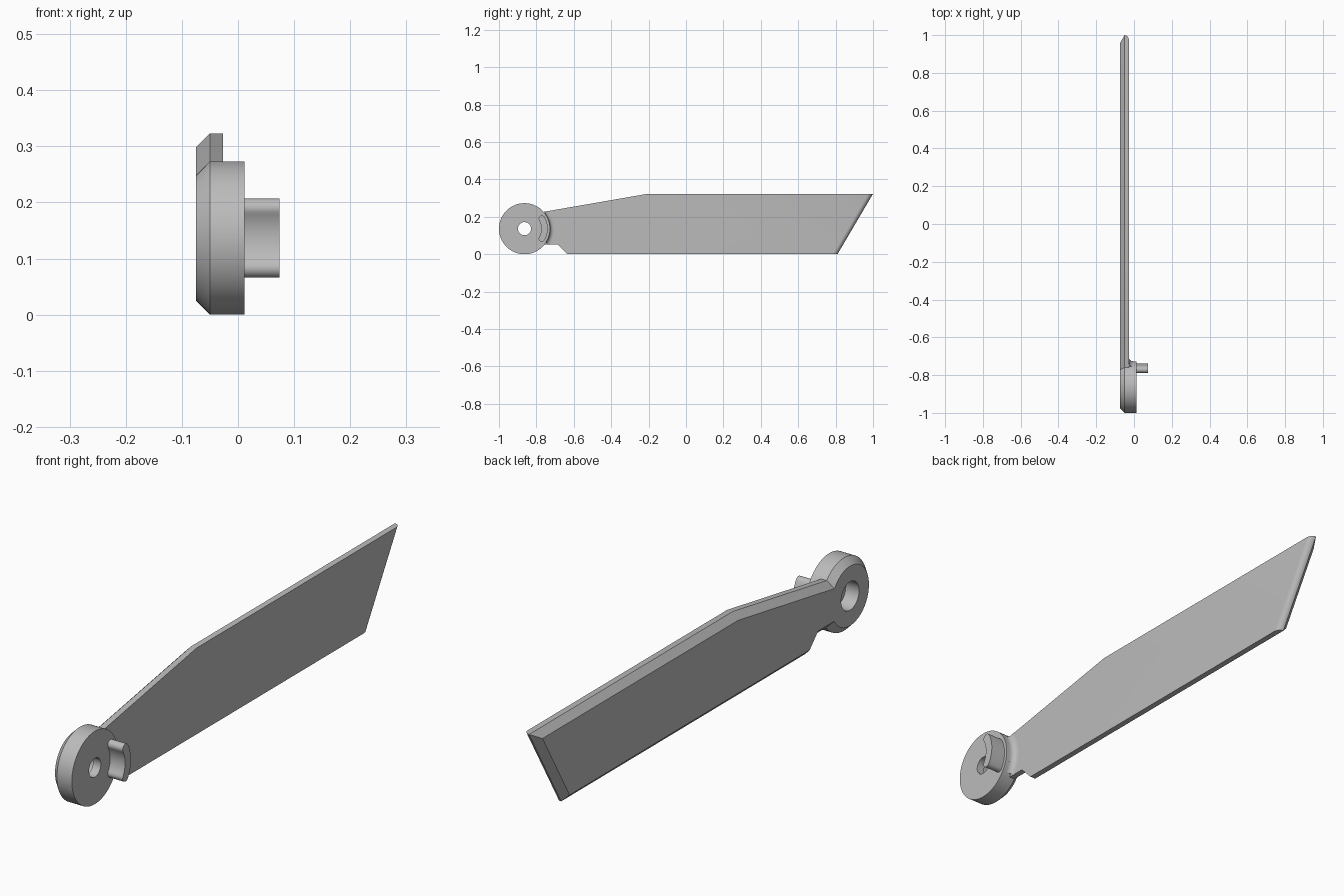
import bpy, bmesh, math
from mathutils import Vector

cube = bpy.data.objects.get("Cube")
if cube:
    bpy.data.objects.remove(cube, do_unlink=True)

GREY = (0.5, 0.5, 0.5, 1.0)
mat = bpy.data.materials.new("plain grey")
mat.use_nodes = True
mat.diffuse_color = GREY
mat.node_tree.nodes["Principled BSDF"].inputs["Base Color"].default_value = GREY

HUB_Y = -0.8635
HUB_R = 0.1365
BACK, FRONT = -0.075, 0.012      # hub faces along x
SHOULDER = -0.05                 # where the bevel meets the straight side
BLADE_FRONT = -0.027
BEVEL = SHOULDER - BACK


def polar(x, r, a):
    return Vector((x, HUB_Y + r * math.cos(a), HUB_R + r * math.sin(a)))


def loft(name, rings, wrap=False):
    """Skin equal rings of points; cap both ends unless the rings wrap round."""
    bm = bmesh.new()
    loops = [[bm.verts.new(p) for p in ring] for ring in rings]
    n = len(loops[0])
    pairs = list(zip(loops, loops[1:]))
    if wrap:
        pairs.append((loops[-1], loops[0]))
    else:
        bm.faces.new(loops[0])
        bm.faces.new(loops[-1])
    for a, b in pairs:
        for i in range(n):
            j = (i + 1) % n
            bm.faces.new((a[i], a[j], b[j], b[i]))
    bmesh.ops.recalc_face_normals(bm, faces=bm.faces)
    mesh = bpy.data.meshes.new(name)
    bm.to_mesh(mesh)
    bm.free()
    mesh.materials.append(mat)
    obj = bpy.data.objects.new(name, mesh)
    bpy.context.collection.objects.link(obj)
    bpy.ops.object.select_all(action="DESELECT")
    obj.select_set(True)
    bpy.context.view_layer.objects.active = obj
    bpy.ops.object.shade_smooth_by_angle(angle=math.radians(30))
    return obj


def inset(poly, dists):
    """Move each edge of a counter-clockwise outline inward by its own distance."""
    lines = []
    for i, p in enumerate(poly):
        d = (poly[(i + 1) % len(poly)] - p).normalized()
        lines.append((p + Vector((-d.y, d.x)) * dists[i], d))
    out = []
    for i, (p, d) in enumerate(lines):
        q, e = lines[i - 1]
        t = (q - p).cross(e) / d.cross(e)
        out.append(p + d * t)
    return out


# Hub: bevelled disc with a stepped bore
hub_profile = [(BACK, 0.053), (BACK, HUB_R - BEVEL), (SHOULDER, HUB_R),
               (FRONT, HUB_R), (FRONT, 0.035), (-0.02, 0.035), (-0.02, 0.053)]
SEG = 96
loft("hub", [[polar(x, r, math.tau * k / SEG) for x, r in hub_profile]
             for k in range(SEG)], wrap=True)

# Blade: outline in (y, z), bevelled on the back, rounded tip on the front
outline = [Vector(p) for p in [(-0.81, 0.052), (-0.685, 0.052), (-0.635, 0.0),
                               (0.81, 0.0), (1.0, 0.323), (-0.205, 0.323),
                               (-0.81, 0.218)]]
TIP_EDGE, ROOT_EDGE = 3, 6
sections = [(BACK, [0 if i == ROOT_EDGE else BEVEL for i in range(len(outline))])]
ROUND = BLADE_FRONT - SHOULDER
for k in range(9):
    t = math.pi / 2 * k / 8
    dists = [0.0] * len(outline)
    dists[TIP_EDGE] = ROUND * (1 - math.cos(t))
    sections.append((SHOULDER + ROUND * math.sin(t), dists))
loft("blade", [[Vector((x, p.x, p.y)) for p in inset(outline, d)]
               for x, d in sections])

# Fillet: concave blend between hub side and blade face
FR = 0.022
cove = [(BLADE_FRONT + FR * (1 - math.sin(t)), HUB_R + FR * (1 - math.cos(t)))
        for t in [math.pi / 2 * k / 8 for k in range(9)]]
cove += [(BLADE_FRONT - 0.005, HUB_R + FR), (BLADE_FRONT - 0.005, HUB_R - 0.005),
         (BLADE_FRONT + FR, HUB_R - 0.005)]
lo, hi = math.radians(-33), math.radians(37)
loft("hub_fillet", [[polar(x, r, lo + (hi - lo) * k / 24) for x, r in cove]
                    for k in range(25)])

# Stop peg: curved slot shape with round ends, concentric with the hub
PEG_R, PEG_W, PEG_A = 0.107, 0.017, math.radians(30)


def peg_ring(x):
    pts = []
    for side in (1, -1):
        # long arc, then the round end
        for k in range(16):
            a = side * PEG_A * (2 * k / 16 - 1)
            pts.append(polar(x, PEG_R + side * PEG_W, a))
        centre = polar(x, PEG_R, side * PEG_A)
        start = side * PEG_A + (0 if side > 0 else math.pi)
        for k in range(12):
            a = start + math.pi * k / 12
            pts.append(centre + Vector((0, math.cos(a), math.sin(a))) * PEG_W)
    return pts


loft("stop_peg", [peg_ring(FRONT - 0.005), peg_ring(0.074)])
